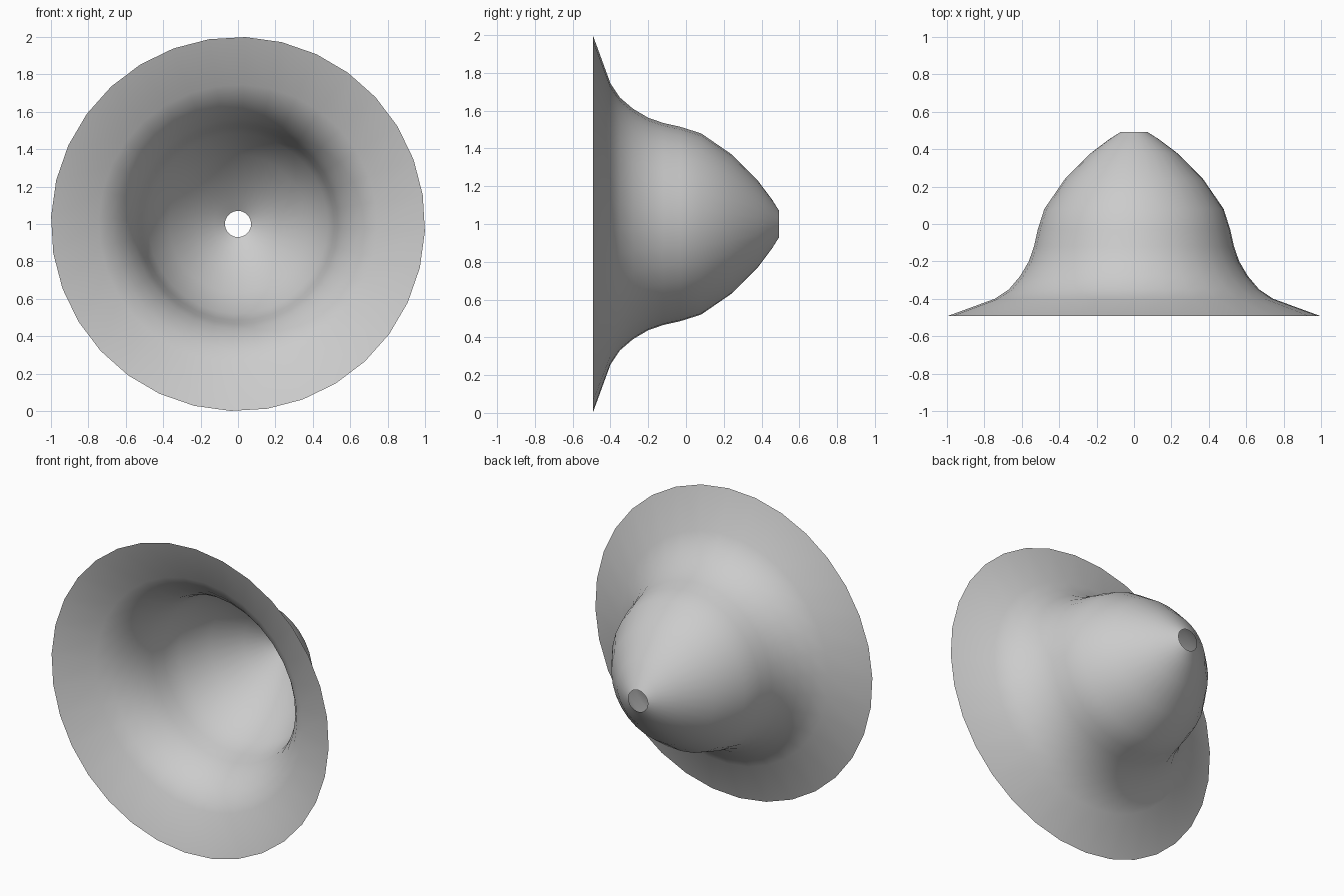
import bpy, bmesh, math
from mathutils import Matrix, Vector

if "Cube" in bpy.data.objects:
    bpy.data.objects.remove(bpy.data.objects["Cube"])

# Bell profile: (radius, y) from the wide front rim to the small rear hole
profile = [(1.0, -0.493), (0.745, -0.40), (0.67, -0.35), (0.61, -0.28),
           (0.563, -0.20), (0.535, -0.12), (0.515, -0.03), (0.48, 0.08),
           (0.37, 0.24), (0.23, 0.38), (0.13, 0.455), (0.07, 0.493)]
SEGMENTS = 32

# Open shell spun around the y axis
bm = bmesh.new()
start = Matrix.Rotation(math.radians(2.3), 3, 'Y')
verts = [bm.verts.new(start @ Vector((r, y, 0))) for r, y in profile]
edges = [bm.edges.new(pair) for pair in zip(verts, verts[1:])]
bmesh.ops.spin(bm, geom=verts + edges, cent=(0, 0, 0), axis=(0, 1, 0),
               angle=2 * math.pi, steps=SEGMENTS, use_merge=False)
bmesh.ops.remove_doubles(bm, verts=bm.verts, dist=0.0005)
bmesh.ops.recalc_face_normals(bm, faces=bm.faces)

# Make the normals face away from the axis
f = max(bm.faces, key=lambda q: q.calc_center_median().y)
c = f.calc_center_median()
if f.normal.dot(Vector((c.x, 0, c.z))) < 0:
    bmesh.ops.reverse_faces(bm, faces=bm.faces)
for face in bm.faces:
    face.smooth = True

mesh = bpy.data.meshes.new("horn_bell")
bm.to_mesh(mesh)
bm.free()
bell = bpy.data.objects.new("horn_bell", mesh)
bell.location.z = 1.0
bpy.context.collection.objects.link(bell)
